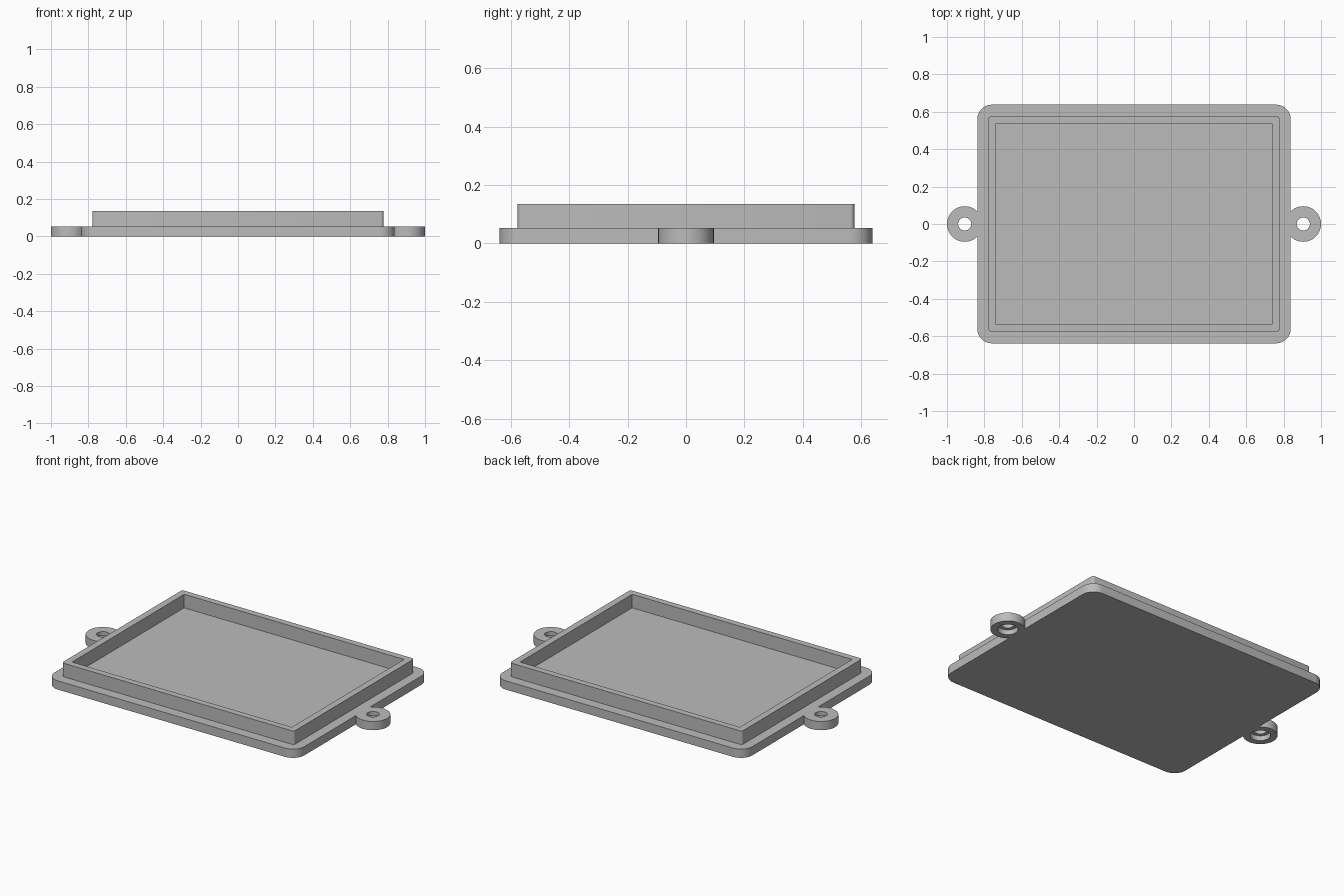
import bpy, bmesh, math

if "Cube" in bpy.data.objects:
    bpy.data.objects.remove(bpy.data.objects["Cube"])

PLATE_H, RIM_H = 0.053, 0.135
EAR_X, EAR_R = 0.905, 0.095

grey = bpy.data.materials.new("plain_grey")
grey.diffuse_color = (0.5, 0.5, 0.5, 1)
grey.use_nodes = True
grey.node_tree.nodes["Principled BSDF"].inputs["Base Color"].default_value = grey.diffuse_color


def rounded_rect(hx, hy, r, steps):
    """Counter-clockwise outline of a rectangle with rounded corners."""
    pts = []
    for i, (sx, sy) in enumerate([(1, 1), (-1, 1), (-1, -1), (1, -1)]):
        for k in range(steps + 1):
            a = math.pi / 2 * (i + k / steps)
            pts.append((sx * (hx - r) + r * math.cos(a), sy * (hy - r) + r * math.sin(a)))
    return pts


def circle(x, r, n=48):
    return [(x + r * math.cos(2 * math.pi * k / n), r * math.sin(2 * math.pi * k / n))
            for k in range(n)]


def prism(name, outline, z0, z1):
    """Extrude an outline upwards into a solid."""
    bm = bmesh.new()
    face = bm.faces.new([bm.verts.new((x, y, z0)) for x, y in outline])
    top = bmesh.ops.extrude_face_region(bm, geom=[face])["geom"]
    bmesh.ops.translate(bm, vec=(0, 0, z1 - z0),
                        verts=[v for v in top if isinstance(v, bmesh.types.BMVert)])
    bmesh.ops.recalc_face_normals(bm, faces=bm.faces)
    mesh = bpy.data.meshes.new(name)
    bm.to_mesh(mesh)
    bm.free()
    mesh.materials.append(grey)
    ob = bpy.data.objects.new(name, mesh)
    bpy.context.collection.objects.link(ob)
    return ob


def combine(target, other, operation):
    """Apply a boolean and remove the helper solid."""
    bpy.context.view_layer.objects.active = target
    mod = target.modifiers.new("combine", 'BOOLEAN')
    mod.operation, mod.solver, mod.object = operation, 'EXACT', other
    bpy.ops.object.modifier_apply(modifier=mod.name)
    bpy.data.objects.remove(other)


# Base plate with rounded corners
lid = prism("lid", rounded_rect(0.838, 0.638, 0.078, 10), 0, PLATE_H)

# Raised rim around an open tray, floor level with the plate top
rim = prism("rim", rounded_rect(0.778, 0.576, 0.015, 4), 0.02, RIM_H)
combine(lid, rim, 'UNION')
hollow = prism("hollow", [(-0.737, -0.537), (0.737, -0.537), (0.737, 0.537), (-0.737, 0.537)],
               PLATE_H, 0.3)
combine(lid, hollow, 'DIFFERENCE')

# Screw ears with a through hole and a wider recess underneath
for s in (-1, 1):
    combine(lid, prism("ear", circle(s * EAR_X, EAR_R), 0, PLATE_H), 'UNION')
    combine(lid, prism("screw_hole", circle(s * EAR_X, 0.035), -0.1, 0.1), 'DIFFERENCE')
    combine(lid, prism("head_recess", circle(s * EAR_X, 0.056), -0.1, 0.03), 'DIFFERENCE')

# Smooth rounded walls, keep edges sharp
bpy.ops.object.select_all(action='DESELECT')
lid.select_set(True)
bpy.context.view_layer.objects.active = lid
bpy.ops.object.shade_smooth_by_angle(angle=math.radians(30))
